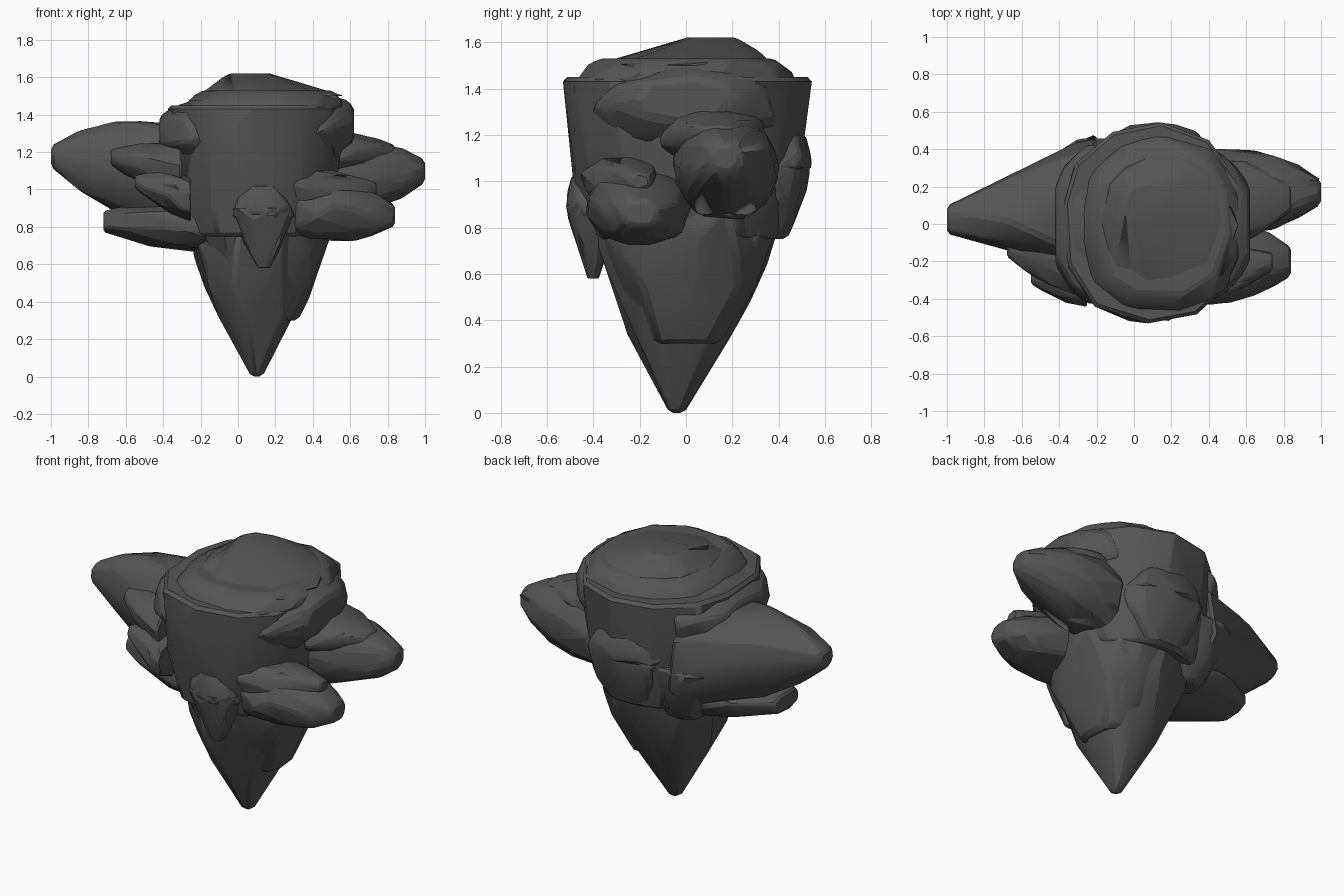
import bpy, bmesh, math, random
from mathutils import Vector

cube = bpy.data.objects.get("Cube")
if cube:
    bpy.data.objects.remove(cube, do_unlink=True)

GREY = (0.09, 0.09, 0.09, 1)
stone = bpy.data.materials.new("dark_grey_stone")
stone.use_nodes = True
stone.diffuse_color = GREY
stone.node_tree.nodes["Principled BSDF"].inputs["Base Color"].default_value = GREY

STEPS = 5
rng = random.Random(7)


def squared(value):
    """Push a circle coordinate outward for a blockier outline."""
    return math.copysign(abs(value) ** 0.85, value)


def outline(upright, centre, wide, tall, sides, rough):
    """One rough ring, lying flat for upright rocks or facing x for the others."""
    turn = rng.random()
    points = []
    for i in range(sides):
        angle = math.tau * (i + turn + rng.uniform(-0.2, 0.2)) / sides
        size = 1 + rng.uniform(-rough, rough)
        across = squared(math.cos(angle)) * wide * size
        along = squared(math.sin(angle)) * tall * size
        offset = (across, along, 0) if upright else (0, across, along)
        points.append(centre + Vector(offset))
    return points


def finish(obj):
    """Stone colour, chipped edges and crisp shading."""
    obj.data.materials.append(stone)
    chip = obj.modifiers.new("chipped_edges", "BEVEL")
    chip.width = 0.02
    chip.segments = 1
    chip.limit_method = "ANGLE"
    chip.angle_limit = math.radians(25)
    bpy.ops.object.select_all(action="DESELECT")
    obj.select_set(True)
    bpy.context.view_layer.objects.active = obj
    bpy.ops.object.shade_smooth_by_angle(angle=math.radians(22))


def rock(name, base, tip, wide, tall, blunt=0.3, power=2, tall_power=None,
         upright=False, sides=8, rough=0.05):
    """Faceted stone that changes from its base size to a blunt tip."""
    base, tip = Vector(base), Vector(tip)
    tall_power = tall_power or power
    bm = bmesh.new()
    for step in range(STEPS + 1):
        t = step / STEPS
        width = wide * (1 + (blunt - 1) * t ** power)
        height = tall * (1 + (blunt - 1) * t ** tall_power)
        for point in outline(upright, base.lerp(tip, t), width, height, sides, rough):
            bm.verts.new(point)
    bmesh.ops.convex_hull(bm, input=bm.verts[:])
    loose = [v for v in bm.verts if not v.link_faces]
    bmesh.ops.delete(bm, geom=loose, context="VERTS")
    bmesh.ops.dissolve_limit(bm, angle_limit=math.radians(8),
                             verts=bm.verts[:], edges=bm.edges[:])
    bmesh.ops.recalc_face_normals(bm, faces=bm.faces[:])
    mesh = bpy.data.meshes.new(name)
    bm.to_mesh(mesh)
    bm.free()
    obj = bpy.data.objects.new(name, mesh)
    bpy.context.collection.objects.link(obj)
    finish(obj)


def column(name, base, tip, wide, tall, **shape):
    """A rock whose rings are stacked upward or downward."""
    rock(name, base, tip, wide, tall, upright=True, **shape)


# Hanging spike with a stepped shoulder
column("spike", (0.1, 0, 0.8), (0.1, -0.04, 0), 0.38, 0.42,
       blunt=0.08, power=1.3, sides=9)
column("spike_shoulder", (0.12, 0, 0.9), (0.2, 0, 0.3), 0.38, 0.42,
       blunt=0.35, power=1.5, sides=9)

# Main drum and stepped crown
column("drum", (0.08, 0, 0.75), (0.1, 0, 1.45), 0.39, 0.43,
       blunt=1.25, power=0.6, sides=12, rough=0.02)
column("crown_step", (0.14, 0, 1.4), (0.16, 0, 1.53), 0.44, 0.48,
       blunt=0.8, sides=11, rough=0.03)
column("crown_top", (0.18, 0, 1.5), (0.06, 0.1, 1.62), 0.38, 0.38,
       power=1.2, sides=9, rough=0.03)
rock("right_rim", (0.4, 0, 1.3), (0.62, 0, 1.35), 0.4, 0.2, blunt=0.5)

# Large outcrop on the -x side with its shelf, ledge and chunks
rock("broad_outcrop", (-0.2, 0.1, 1.04), (-1, 0.02, 1.18), 0.38, 0.29,
     blunt=0.2, power=1, tall_power=3, sides=9)
rock("broad_outcrop_shelf", (-0.1, 0, 0.8), (-0.72, 0.02, 0.83), 0.32, 0.15,
     blunt=0.4)
rock("upper_ledge", (-0.2, 0, 1.3), (-0.42, 0, 1.3), 0.44, 0.18, blunt=0.5)
rock("upper_chunk", (-0.3, -0.2, 1.1), (-0.68, -0.12, 1.17), 0.18, 0.14)
rock("lower_chunk", (-0.25, -0.3, 0.95), (-0.55, -0.28, 1.04), 0.14, 0.12)

# Two outcrops on the +x side
rock("rear_outcrop", (0.4, 0.17, 1.04), (1, 0.17, 1.1), 0.23, 0.21,
     power=3, sides=9)
rock("rear_outcrop_knob", (0.4, 0.1, 1.2), (0.84, 0.14, 1.2), 0.25, 0.13)
rock("front_outcrop", (0.3, -0.2, 0.9), (0.84, -0.2, 0.86), 0.23, 0.17,
     blunt=0.35, power=3)
rock("front_outcrop_ridge", (0.3, -0.3, 1), (0.74, -0.2, 1), 0.16, 0.12)

# Pointed boulder on the front and the ridge below it
column("front_boulder", (0.13, -0.4, 0.9), (0.14, -0.4, 0.58), 0.17, 0.12,
       blunt=0.2, power=1.3, sides=7)
column("front_boulder_top", (0.13, -0.4, 0.85), (0.12, -0.44, 1.02), 0.17, 0.11,
       blunt=0.5, sides=7)
column("front_ridge", (0.08, -0.25, 0.85), (0.12, -0.1, 0.2), 0.32, 0.18,
       power=0.8, sides=7)

# Lumps wrapped round the back
column("back_lump", (0.12, 0.38, 1.1), (0.12, 0.36, 0.75), 0.28, 0.16, blunt=0.5)
column("back_lump_top", (0.12, 0.38, 1.05), (0.1, 0.4, 1.22), 0.28, 0.16, blunt=0.6)
column("back_side_lump", (-0.2, 0.28, 1.05), (-0.16, 0.22, 0.68), 0.22, 0.2,
       blunt=0.5)
